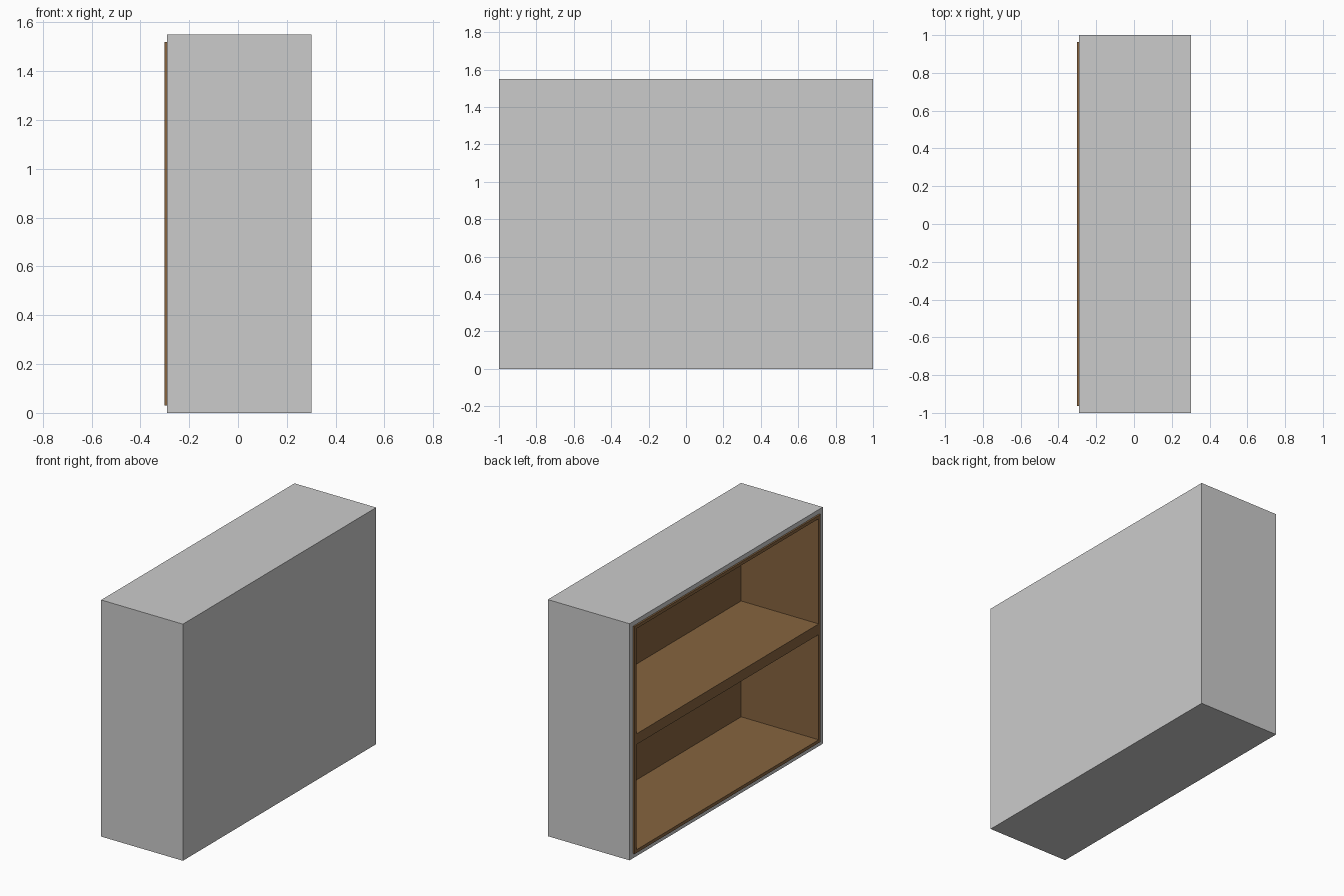
import bpy, bmesh
from mathutils import Vector

if "Cube" in bpy.data.objects:
    bpy.data.objects.remove(bpy.data.objects["Cube"])

HEIGHT = 1.55
MID_Z = HEIGHT / 2

wood = bpy.data.materials.new("brown_wood")
wood.diffuse_color = (0.24, 0.127, 0.05, 1)
wood.use_nodes = True
wood.node_tree.nodes["Principled BSDF"].inputs["Base Color"].default_value = wood.diffuse_color


def block(name, x0, x1, half_y, z0, z1, wall=None, back=0.0, mat=None):
    """Box; with a wall thickness it becomes a tray open towards -x."""
    bm = bmesh.new()
    bmesh.ops.create_cube(bm, size=1)
    size = Vector((x1 - x0, 2 * half_y, z1 - z0))
    centre = Vector(((x0 + x1) / 2, 0, (z0 + z1) / 2))
    for v in bm.verts:
        v.co = v.co * size + centre
    if wall:
        # inset the open side, then push it in to form the cavity
        bm.normal_update()
        face = min(bm.faces, key=lambda f: f.calc_center_median().x)
        bmesh.ops.inset_region(bm, faces=[face], thickness=wall, use_even_offset=True)
        res = bmesh.ops.extrude_face_region(bm, geom=[face])
        for v in [g for g in res["geom"] if isinstance(g, bmesh.types.BMVert)]:
            v.co.x = x1 - back
        if face.is_valid:
            bmesh.ops.delete(bm, geom=[face], context="FACES")
    bmesh.ops.recalc_face_normals(bm, faces=bm.faces)
    mesh = bpy.data.meshes.new(name)
    bm.to_mesh(mesh)
    bm.free()
    if mat:
        mesh.materials.append(mat)
    obj = bpy.data.objects.new(name, mesh)
    bpy.context.collection.objects.link(obj)
    return obj


# Grey outer casing, open on the -x side
block("casing", -0.291, 0.301, 1.0, 0, HEIGHT, wall=0.037, back=0.02)

# Brown lining that stands slightly proud of the casing
block("lining", -0.302, 0.281, 0.963, 0.03, HEIGHT - 0.03,
      wall=0.021, back=0.021, mat=wood)

# Middle shelf, flush with the lining's front edge
block("shelf", -0.302, 0.26, 0.942, MID_Z - 0.035, MID_Z + 0.035, mat=wood)
